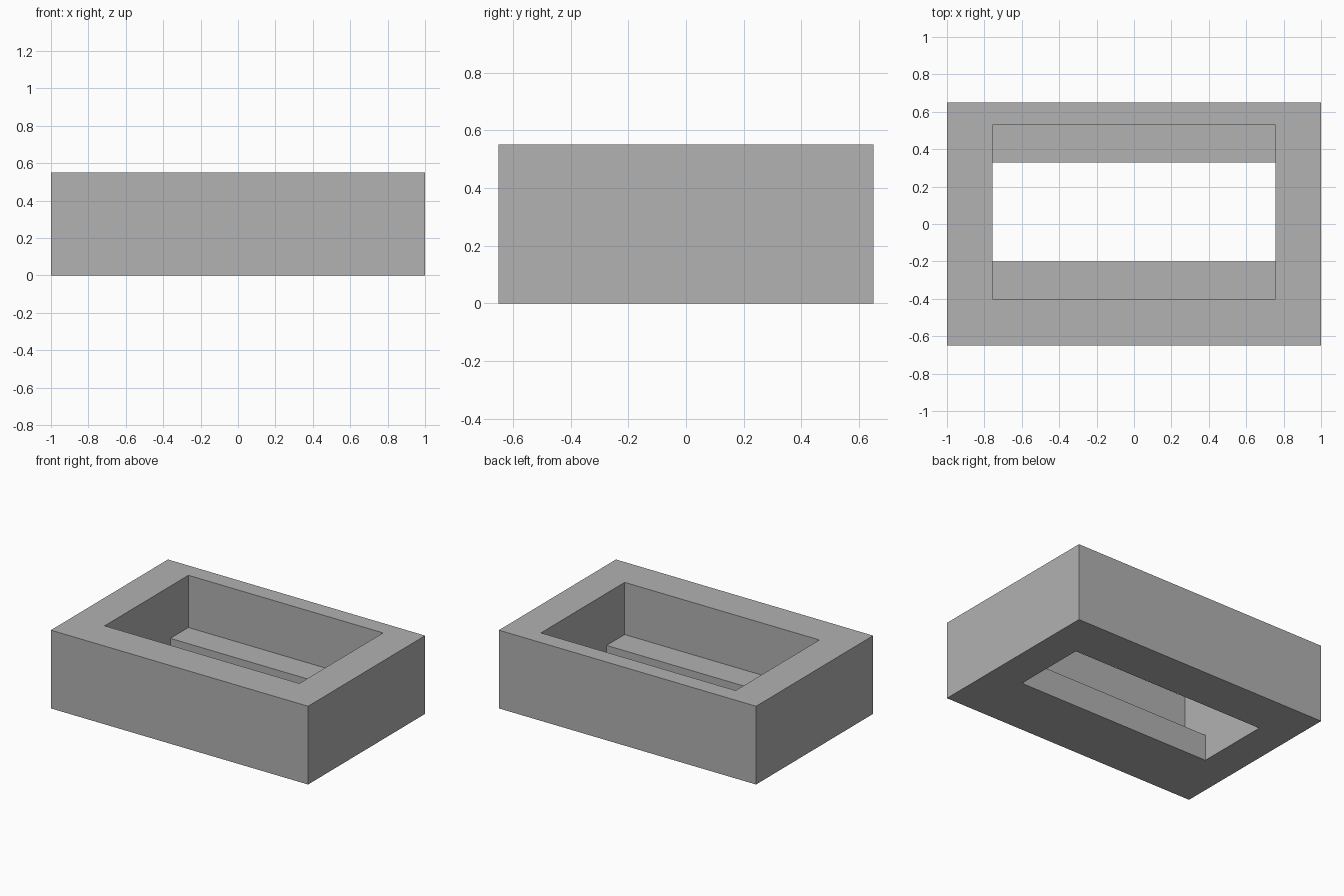
import bpy
import bmesh

cube = bpy.data.objects.get("Cube")
if cube:
    bpy.data.objects.remove(cube, do_unlink=True)

grey = bpy.data.materials.new("plain_grey")
grey.use_nodes = True
grey.diffuse_color = (0.445, 0.445, 0.445, 1)
grey.node_tree.nodes["Principled BSDF"].inputs["Base Color"].default_value = grey.diffuse_color


def extrude_along_x(name, profile, half_width):
    """Extrude a (y, z) profile symmetrically along x."""
    bm = bmesh.new()
    face = bm.faces.new([bm.verts.new((-half_width, y, z)) for y, z in profile])
    result = bmesh.ops.extrude_face_region(bm, geom=[face])
    moved = [v for v in result["geom"] if isinstance(v, bmesh.types.BMVert)]
    bmesh.ops.translate(bm, verts=moved, vec=(2 * half_width, 0, 0))
    bmesh.ops.recalc_face_normals(bm, faces=bm.faces)
    mesh = bpy.data.meshes.new(name)
    bm.to_mesh(mesh)
    bm.free()
    mesh.materials.append(grey)
    obj = bpy.data.objects.new(name, mesh)
    bpy.context.scene.collection.objects.link(obj)
    return obj


# Solid outer block
DEPTH, HEIGHT = 0.65, 0.55
frame = extrude_along_x("stepped_frame", [(-DEPTH, 0), (DEPTH, 0), (DEPTH, HEIGHT), (-DEPTH, HEIGHT)], 1.0)

# T-shaped opening: wide pocket above, narrow slot below, leaving two ledges
LEDGE = 0.183
FRONT, BACK, STEP = -0.40, 0.53, 0.20
opening = extrude_along_x("opening_cutter", [
    (FRONT + STEP, -0.2), (BACK - STEP, -0.2), (BACK - STEP, LEDGE), (BACK, LEDGE),
    (BACK, 0.8), (FRONT, 0.8), (FRONT, LEDGE), (FRONT + STEP, LEDGE)], 0.757)
opening.hide_render = True

# Cut the opening, then discard the cutter
cut = frame.modifiers.new("opening", "BOOLEAN")
cut.operation = "DIFFERENCE"
cut.solver = "EXACT"
cut.object = opening
bpy.context.view_layer.objects.active = frame
bpy.ops.object.modifier_apply(modifier=cut.name)
bpy.data.objects.remove(opening, do_unlink=True)
